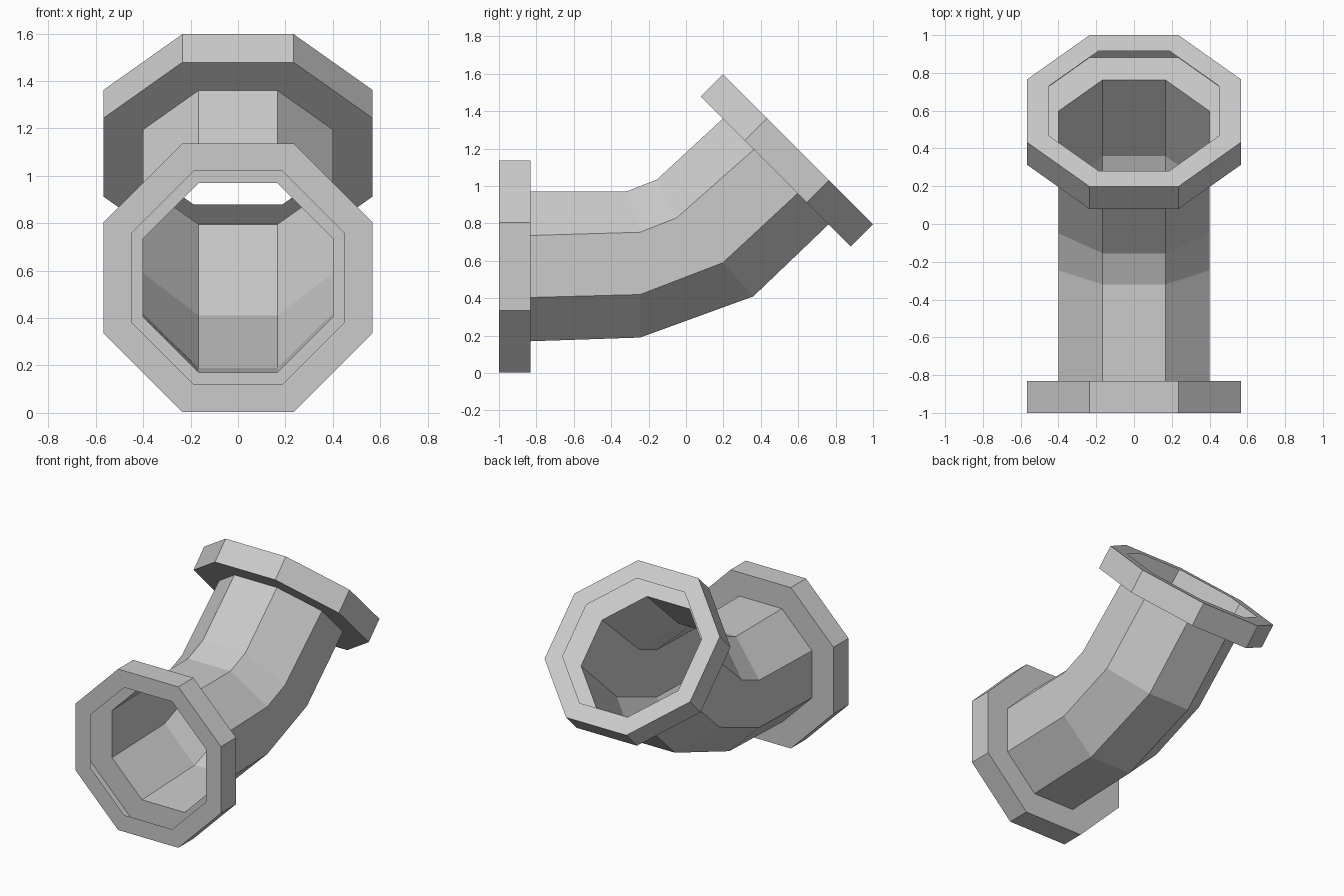
import bpy
import math
from mathutils import Vector

cube = bpy.data.objects.get("Cube")
if cube:
    bpy.data.objects.remove(cube, do_unlink=True)

SIDES = 8
PIPE_R, RIM_R, FLANGE_R = 0.40, 0.45, 0.567   # distances to the flats
DEPTH = 0.168                                 # flange thickness

grey = bpy.data.materials.new("Plain grey")
grey.use_nodes = True
colour = (0.6, 0.6, 0.6, 1)
grey.diffuse_color = colour
grey.node_tree.nodes["Principled BSDF"].inputs["Base Color"].default_value = colour


def octagon(apothem, centre, up):
    """Octagon with flats at top and bottom, in the plane of x and up."""
    r = apothem / math.cos(math.pi / SIDES)
    angles = [(i + 0.5) * math.tau / SIDES for i in range(SIDES)]
    return [centre + Vector((r * math.cos(a), 0, 0)) + up * (r * math.sin(a))
            for a in angles]


def loft(name, rings):
    """Join successive rings with an open band of flat quads."""
    verts = [v for ring in rings for v in ring]
    faces = []
    for k in range(len(rings) - 1):
        a, b = k * SIDES, (k + 1) * SIDES
        for i in range(SIDES):
            j = (i + 1) % SIDES
            faces.append((a + i, b + i, b + j, a + j))
    mesh = bpy.data.meshes.new(name)
    mesh.from_pydata(verts, [], faces)
    mesh.materials.append(grey)
    obj = bpy.data.objects.new(name, mesh)
    bpy.context.collection.objects.link(obj)
    return obj


def flange(name, centre, up, along, section):
    """Hollow octagonal collar; section lists (apothem, offset along axis)."""
    loft(name, [octagon(r, centre + along * d, up) for r, d in section])


def bend_ring(levels):
    """Mirrored ring from four (y, z) pairs, listed from top to bottom."""
    half = PIPE_R * math.tan(math.pi / SIDES)
    top, upper, lower, bottom = levels
    right_side = [(PIPE_R, upper), (half, top)]
    left_side = [(-half, top), (-PIPE_R, upper), (-PIPE_R, lower), (-half, bottom)]
    order = right_side + left_side + [(half, bottom), (PIPE_R, lower)]
    return [Vector((x, y, z)) for x, (y, z) in order]


# Axes of the two mouths
front_centre, front_up, front_along = Vector((0, -1, 0.57)), Vector((0, 0, 1)), Vector((0, 1, 0))
back_centre = Vector((0, 0.599, 1.197))
back_up = Vector((0, -1, 1)).normalized()
back_along = Vector((0, 1, 1)).normalized()

# Collars, open towards the inside
flange("front_flange", front_centre, front_up, front_along,
       [(RIM_R, 0), (FLANGE_R, 0), (FLANGE_R, DEPTH), (PIPE_R, DEPTH)])
flange("upper_flange", back_centre, back_up, back_along,
       [(PIPE_R, -DEPTH), (FLANGE_R, -DEPTH), (FLANGE_R, 0), (RIM_R, 0)])

# Bent pipe between the collars
loft("bent_pipe", [
    octagon(PIPE_R, front_centre + front_along * DEPTH, front_up),
    bend_ring([(-0.32, 0.97), (-0.245, 0.753), (-0.245, 0.42), (-0.245, 0.19)]),
    bend_ring([(-0.155, 1.035), (-0.05, 0.83), (0.197, 0.59), (0.36, 0.41)]),
    octagon(PIPE_R, back_centre - back_along * DEPTH, back_up),
])
